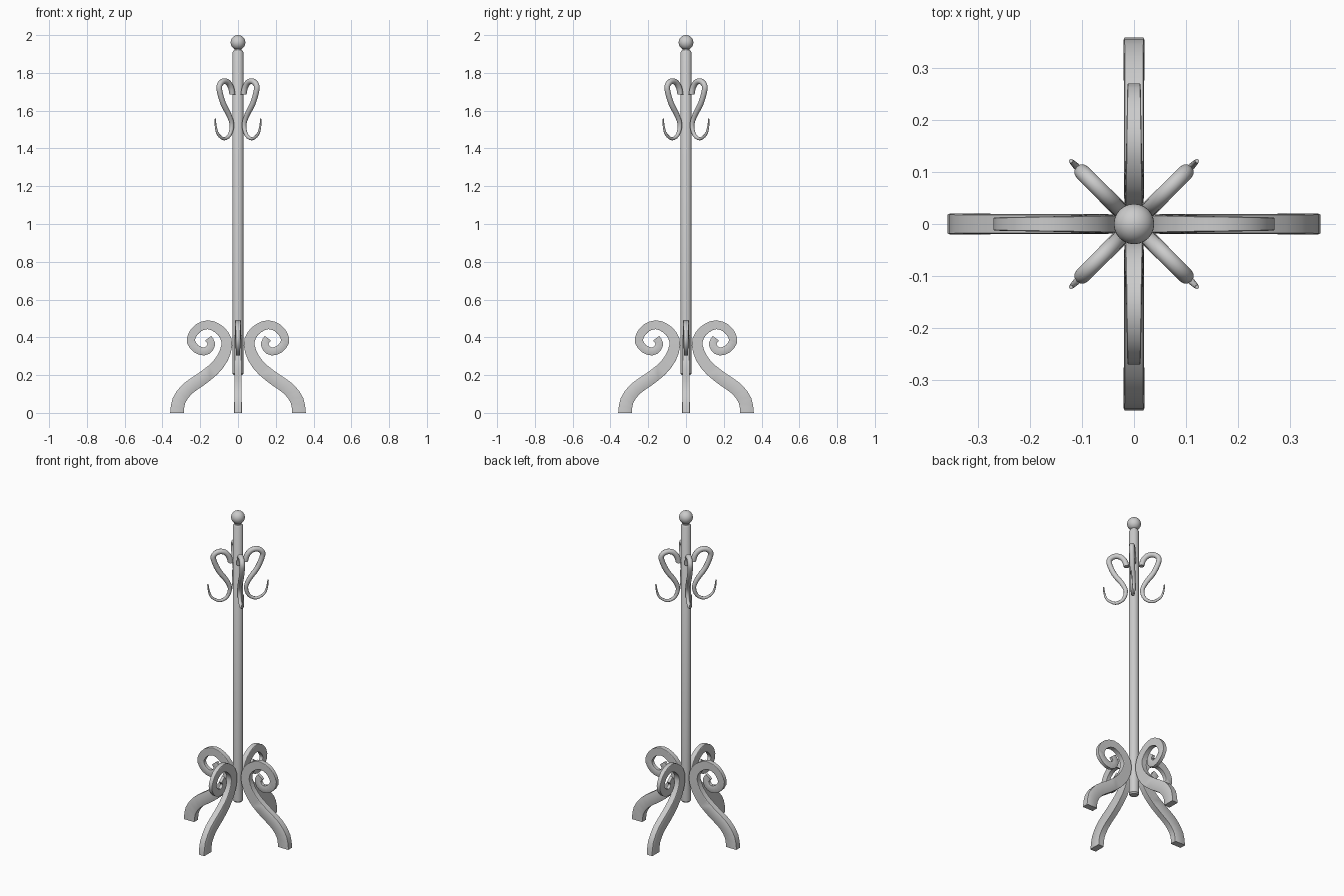
import bpy, bmesh, math
from mathutils import Vector

if "Cube" in bpy.data.objects:
    bpy.data.objects.remove(bpy.data.objects["Cube"])


def finish(name, bm, angle=40):
    bmesh.ops.recalc_face_normals(bm, faces=bm.faces)
    me = bpy.data.meshes.new(name)
    bm.to_mesh(me)
    bm.free()
    ob = bpy.data.objects.new(name, me)
    bpy.context.collection.objects.link(ob)
    bpy.ops.object.select_all(action='DESELECT')
    ob.select_set(True)
    bpy.context.view_layer.objects.active = ob
    bpy.ops.object.shade_smooth_by_angle(angle=math.radians(angle))
    return ob


def lathe(name, profile, sides=24):
    # revolve (radius, z) points about the z axis
    bm = bmesh.new()
    rings = [[bm.verts.new((r * math.cos(2 * math.pi * i / sides),
                            r * math.sin(2 * math.pi * i / sides), z))
              for i in range(sides)] for r, z in profile]
    bridge(bm, rings)
    return finish(name, bm)


def bridge(bm, rings):
    n = len(rings[0])
    for a, b in zip(rings, rings[1:]):
        for i in range(n):
            j = (i + 1) % n
            bm.faces.new((a[i], a[j], b[j], b[i]))
    bm.faces.new(rings[0])
    bm.faces.new(rings[-1])


def spline(pts, steps):
    # Catmull-Rom through points of any dimension
    p = [Vector(q) for q in pts]
    p = [2 * p[0] - p[1]] + p + [2 * p[-1] - p[-2]]
    out = []
    for i in range(1, len(p) - 2):
        a, b, c, d = p[i - 1:i + 3]
        for s in range(steps):
            t = s / steps
            out.append(0.5 * (2 * b + (c - a) * t + (2 * a - 5 * b + 4 * c - d) * t * t
                              + (3 * b - a - 3 * c + d) * t ** 3))
    return out + [p[-2]]


def sweep(name, pts, size, section, steps, angle, rot, start_dir=None):
    # sweep a section along an (r, z) path; size(t) gives in-plane and side half widths
    path = spline(pts, steps)
    bm = bmesh.new()
    rings = []
    last = len(path) - 1
    for k, c in enumerate(path):
        d = (path[min(k + 1, last)] - path[max(k - 1, 0)]).normalized()
        if k == 0 and start_dir:
            d = Vector(start_dir)
        h, w = size(k / last)
        rings.append([bm.verts.new((c.x - d.y * h * u, w * v, c.y + d.x * h * u))
                      for u, v in section])
    bridge(bm, rings)
    ob = finish(name, bm, angle)
    ob.rotation_euler.z = rot
    return ob


def lerp_keys(t, keys):
    for (t0, a), (t1, b) in zip(keys, keys[1:]):
        if t <= t1:
            return a + (b - a) * (t - t0) / (t1 - t0)
    return keys[-1][1]


# pole with chamfered ends
lathe("pole", [(0.022, 0.2), (0.029, 0.208), (0.029, 1.91), (0.022, 1.92)])

# neck and ball finial
lathe("finial_neck", [(0.018, 1.915), (0.018, 1.935)])
bm = bmesh.new()
bmesh.ops.create_uvsphere(bm, u_segments=24, v_segments=16, radius=0.039)
finish("finial_ball", bm).location.z = 1.961

# four scrolled legs, chamfered rectangular section
leg_path = [(0.323, 0), (0.313, 0.065), (0.268, 0.127), (0.2, 0.175), (0.132, 0.228),
            (0.082, 0.29), (0.059, 0.36), (0.073, 0.412), (0.11, 0.449), (0.16, 0.467),
            (0.212, 0.449), (0.243, 0.41), (0.248, 0.375), (0.222, 0.339),
            (0.18, 0.325), (0.15, 0.342), (0.142, 0.37), (0.158, 0.395)]
c = 0.9
leg_section = [(1, c), (c, 1), (-c, 1), (-1, c), (-1, -c), (-c, -1), (c, -1), (1, -c)]


def leg_size(t):
    return (lerp_keys(t, [(0, 0.036), (0.2, 0.034), (0.4, 0.027), (0.55, 0.023), (1, 0.02)]),
            lerp_keys(t, [(0, 0.02), (0.3, 0.019), (0.6, 0.0135), (1, 0.009)]))


for i in range(4):
    sweep(f"scroll_leg_{i + 1}", leg_path, leg_size, leg_section, 2, 30,
          i * math.pi / 2, (0, 1))

# four round tapered S-hooks on the diagonals
hook_path = [(0.042, 1.685), (0.052, 1.722), (0.075, 1.749), (0.105, 1.756), (0.131, 1.744),
             (0.141, 1.715), (0.112, 1.64), (0.068, 1.578), (0.046, 1.525),
             (0.062, 1.472), (0.105, 1.451), (0.148, 1.474), (0.165, 1.51), (0.172, 1.557)]
hook_section = [(math.cos(math.pi * i / 6), math.sin(math.pi * i / 6)) for i in range(12)]


def hook_size(t):
    r = lerp_keys(t, [(0, 0.016), (0.5, 0.015), (0.7, 0.01), (1, 0.004)])
    return r, r


for i in range(4):
    sweep(f"coat_hook_{i + 1}", hook_path, hook_size, hook_section, 3, 40,
          math.pi / 4 + i * math.pi / 2, (0, 1))
